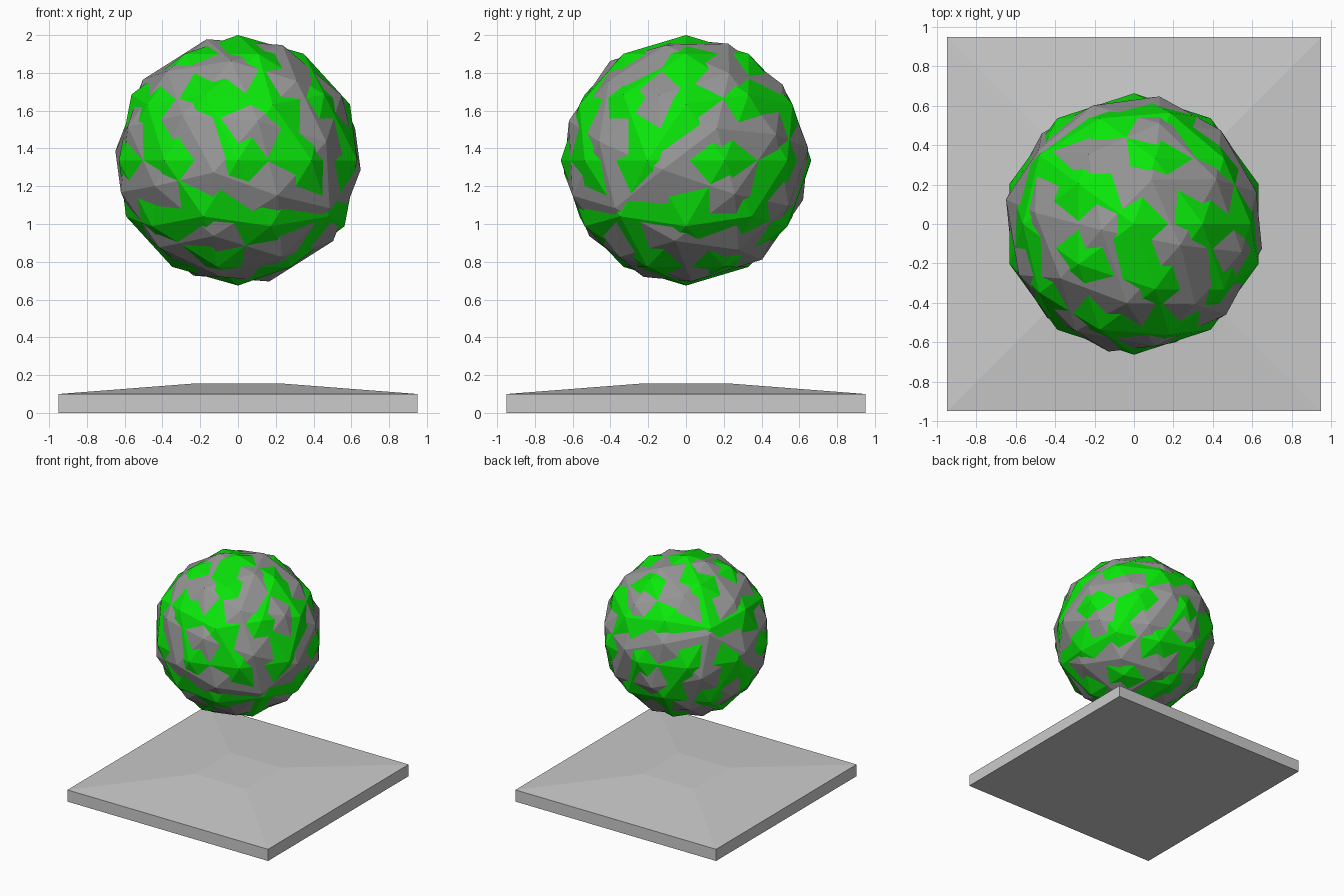
import bpy, bmesh
from mathutils import Vector, Matrix

if "Cube" in bpy.data.objects:
    bpy.data.objects.remove(bpy.data.objects["Cube"])

CENTRE = Vector((0, 0, 1.337))
RADIUS = 0.663


def material(name, colour):
    m = bpy.data.materials.new(name)
    m.diffuse_color = (*colour, 1)
    m.use_nodes = True
    m.node_tree.nodes["Principled BSDF"].inputs["Base Color"].default_value = m.diffuse_color
    return m


def add_object(name, bm, mat=None):
    mesh = bpy.data.meshes.new(name)
    bm.to_mesh(mesh)
    bm.free()
    obj = bpy.data.objects.new(name, mesh)
    bpy.context.collection.objects.link(obj)
    if mat:
        mesh.materials.append(mat)
    return obj


def low_poly_ball(name, mat, rotation):
    bm = bmesh.new()
    bmesh.ops.create_icosphere(bm, subdivisions=2, radius=RADIUS)
    bm.transform(Matrix.Translation(CENTRE) @ rotation.to_4x4())
    return add_object(name, bm, mat)


# Base: square slab whose top slopes up to a small flat square
bm = bmesh.new()
rings = []
for half, z in ((0.95, 0), (0.95, 0.1), (0.24, 0.155)):
    rings.append([bm.verts.new((sx * half, sy * half, z))
                  for sx, sy in ((-1, -1), (1, -1), (1, 1), (-1, 1))])
bm.faces.new(rings[0][::-1])
bm.faces.new(rings[-1])
for low, high in zip(rings, rings[1:]):
    for i in range(4):
        j = (i + 1) % 4
        bm.faces.new((low[i], low[j], high[j], high[i]))
add_object("base", bm)

# Green ball: upright
low_poly_ball("green_ball", material("green", (0.003, 0.8, 0.003)), Matrix.Identity(3))

# Grey ball: same size, tilted so its facets poke through the green one
pole = Vector((0.09, 0.223, 0.614)).normalized()
toward = Vector((-0.035, -0.395, 0.53))
x_axis = -(toward - pole * toward.dot(pole)).normalized()
tilt = Matrix((x_axis, pole.cross(x_axis), pole)).transposed()
low_poly_ball("grey_ball", material("dark_grey", (0.3, 0.3, 0.3)), tilt)
